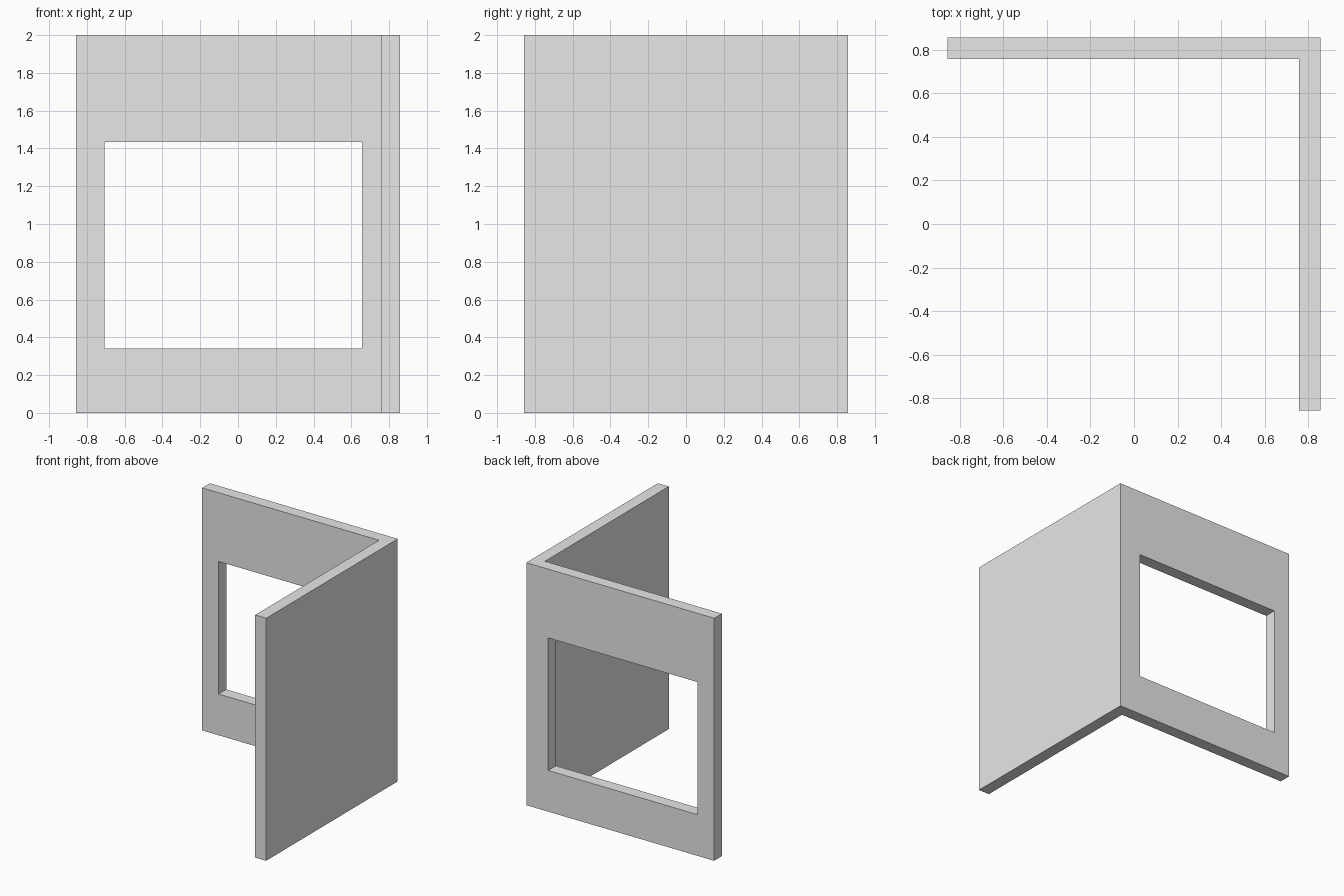
import bpy
import bmesh
from mathutils import Matrix, Vector

HALF = 0.857      # half of the square footprint
INNER = 0.757     # inner face of both walls
HEIGHT = 2.0

cube = bpy.data.objects.get("Cube")
if cube:
    bpy.data.objects.remove(cube, do_unlink=True)


def add_object(name, bm):
    bmesh.ops.recalc_face_normals(bm, faces=bm.faces)
    mesh = bpy.data.meshes.new(name)
    bm.to_mesh(mesh)
    bm.free()
    obj = bpy.data.objects.new(name, mesh)
    bpy.context.collection.objects.link(obj)
    return obj


# Plain grey material
grey = bpy.data.materials.new("light_grey")
grey.use_nodes = True
colour = (0.8, 0.8, 0.8, 1.0)
grey.diffuse_color = colour
grey.node_tree.nodes["Principled BSDF"].inputs["Base Color"].default_value = colour

# Corner walls: an L-shaped plan raised to full height
bm = bmesh.new()
plan = [(-HALF, HALF), (-HALF, INNER), (INNER, INNER),
        (INNER, -HALF), (HALF, -HALF), (HALF, HALF)]
floor = bm.faces.new([bm.verts.new((x, y, 0)) for x, y in plan])
raised = bmesh.ops.extrude_face_region(bm, geom=[floor], use_keep_orig=True)
top = [v for v in raised["geom"] if isinstance(v, bmesh.types.BMVert)]
bmesh.ops.translate(bm, verts=top, vec=(0, 0, HEIGHT))
walls = add_object("corner_walls", bm)
walls.data.materials.append(grey)

# Window opening through the back wall
low = Vector((-0.707, INNER - 0.05, 0.34))
high = Vector((0.657, HALF + 0.05, 1.433))
bm = bmesh.new()
bmesh.ops.create_cube(bm, size=1, matrix=Matrix.LocRotScale((low + high) / 2, None, high - low))
cutter = add_object("window_cutter", bm)
cutter.data.materials.append(grey)
cutter.hide_render = True
cutter.hide_viewport = True
cutter.display_type = 'WIRE'

cut = walls.modifiers.new("window_opening", 'BOOLEAN')
cut.operation = 'DIFFERENCE'
cut.solver = 'EXACT'
cut.object = cutter

# Bake the opening and discard the cutter
bpy.context.view_layer.update()
evaluated = walls.evaluated_get(bpy.context.evaluated_depsgraph_get())
baked = bpy.data.meshes.new_from_object(evaluated)
walls.modifiers.clear()
walls.data = baked
bpy.data.objects.remove(cutter, do_unlink=True)
